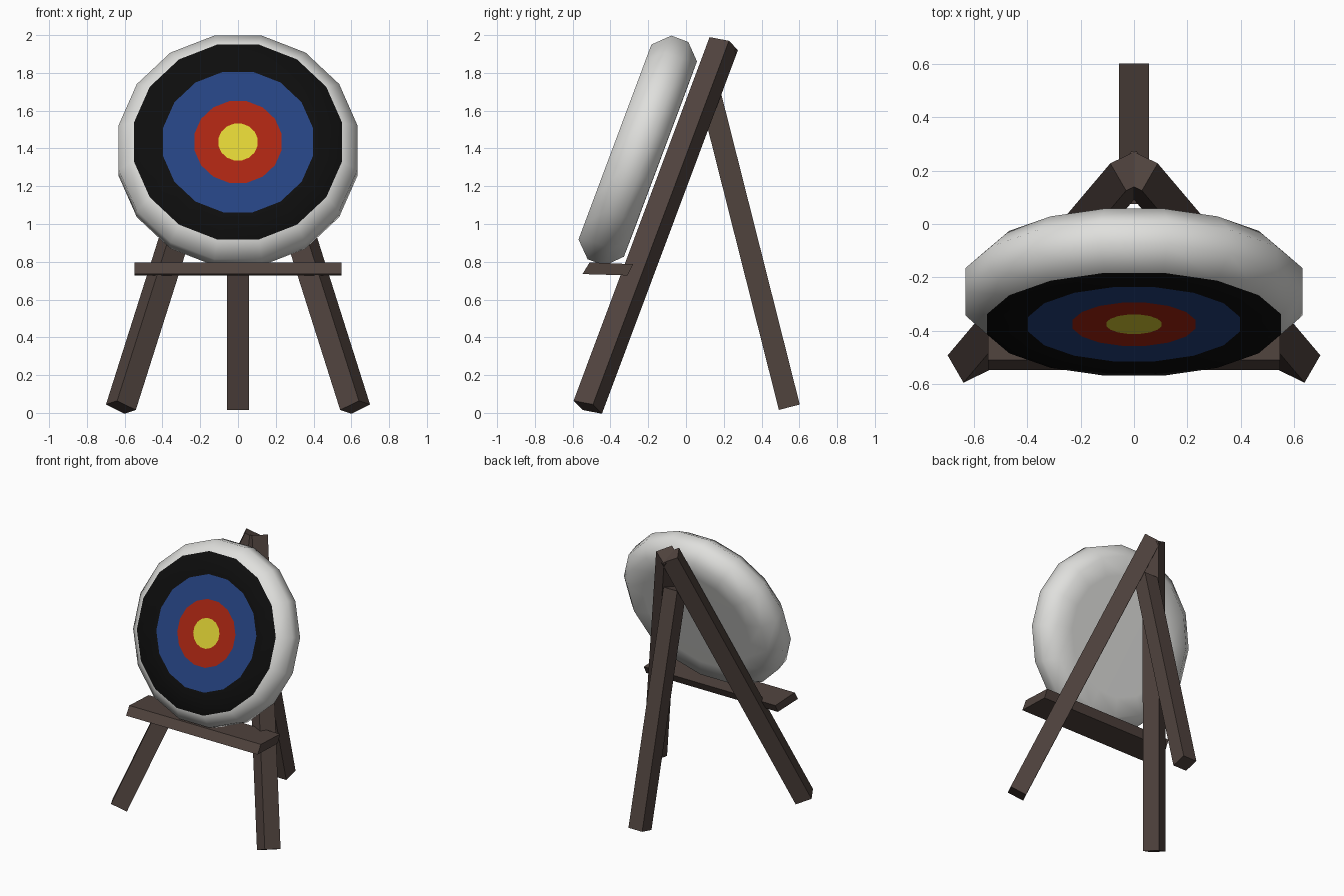
import bpy, bmesh, math
from mathutils import Vector

if "Cube" in bpy.data.objects:
    bpy.data.objects.remove(bpy.data.objects["Cube"])


def material(name, rgb):
    m = bpy.data.materials.new(name)
    m.diffuse_color = (*rgb, 1)
    m.use_nodes = True
    m.node_tree.nodes["Principled BSDF"].inputs["Base Color"].default_value = m.diffuse_color
    return m


WOOD = material("dark wood", (0.080, 0.056, 0.048))
WHITE = material("off white", (0.74, 0.74, 0.72))
BLACK = material("black", (0.004, 0.004, 0.004))
BLUE = material("blue", (0.019, 0.055, 0.22))
RED = material("red", (0.40, 0.019, 0.006))
YELLOW = material("yellow", (0.74, 0.64, 0.035))


def finish(name, bm, mats):
    bmesh.ops.recalc_face_normals(bm, faces=bm.faces)
    me = bpy.data.meshes.new(name)
    bm.to_mesh(me)
    bm.free()
    for m in mats:
        me.materials.append(m)
    ob = bpy.data.objects.new(name, me)
    bpy.context.collection.objects.link(ob)
    return ob


def prism(name, ring_a, ring_b):
    """Solid between two matching outlines."""
    bm = bmesh.new()
    a = [bm.verts.new(p) for p in ring_a]
    b = [bm.verts.new(p) for p in ring_b]
    n = len(a)
    bm.faces.new(a)
    bm.faces.new(b[::-1])
    for i in range(n):
        j = (i + 1) % n
        bm.faces.new((a[i], b[i], b[j], a[j]))
    return finish(name, bm, [WOOD])


def beam(name, foot, top, side, width, mirror=1):
    """Square beam cut at right angles to its axis; side sets its roll."""
    foot, top = Vector(foot), Vector(top)
    axis = (top - foot).normalized()
    e1 = Vector(side)
    e1 = (e1 - axis * e1.dot(axis)).normalized() * width / 2
    e2 = axis.cross(e1)
    rings = []
    for c in (foot, top):
        pts = [c + e1 * s + e2 * t for s, t in ((-1, -1), (1, -1), (1, 1), (-1, 1))]
        rings.append([(p.x * mirror, p.y, p.z) for p in pts])
    return prism(name, *rings)


# Tripod: two mirrored front legs and a rear leg
for label, s in (("left", 1), ("right", -1)):
    beam("front_leg_" + label, (-0.62, -0.52, 0.03), (-0.01, 0.2, 1.955),
         (0.5, -0.87, 0.16), 0.12, s)
beam("rear_leg", (0, 0.547, 0.03), (0, 0.13, 1.68), (1, 0, 0), 0.114)

# Ledge that carries the target
section = [(-0.548, 0.735), (-0.51, 0.797), (-0.28, 0.787), (-0.31, 0.728)]
prism("ledge", [(-0.547, y, z) for y, z in section],
      [(0.547, y, z) for y, z in section])

# Target: 16-sided tilted disc, rows are (apothem, depth, material of band before it)
SIDES = 16
TILT = math.radians(20.5)
centre = Vector((0, -0.376, 1.434))
up = Vector((0, math.sin(TILT), math.cos(TILT)))
back = Vector((0, math.cos(TILT), -math.sin(TILT)))
right = Vector((1, 0, 0))
rows = [(0.104, 0, 4), (0.231, 0, 3), (0.397, 0, 2), (0.551, 0, 1),
        (0.632, 0.082, 0), (0.632, 0.178, 0), (0.552, 0.257, 0), (0.42, 0.258, 0)]
bm = bmesh.new()
prev = None
for apothem, depth, mat in rows:
    r = apothem / math.cos(math.pi / SIDES)
    ring = []
    for i in range(SIDES):
        a = 2 * math.pi * (i + 0.5) / SIDES
        ring.append(bm.verts.new(
            centre + right * r * math.cos(a) + up * r * math.sin(a) + back * depth))
    if prev is None:
        bm.faces.new(ring).material_index = mat
    else:
        for i in range(SIDES):
            j = (i + 1) % SIDES
            f = bm.faces.new((prev[i], prev[j], ring[j], ring[i]))
            f.material_index = mat
    prev = ring
bm.faces.new(prev[::-1])
target = finish("target_disc", bm, [WHITE, BLACK, BLUE, RED, YELLOW])
for p in target.data.polygons:
    p.use_smooth = True
target.data.set_sharp_from_angle(angle=math.radians(50))
